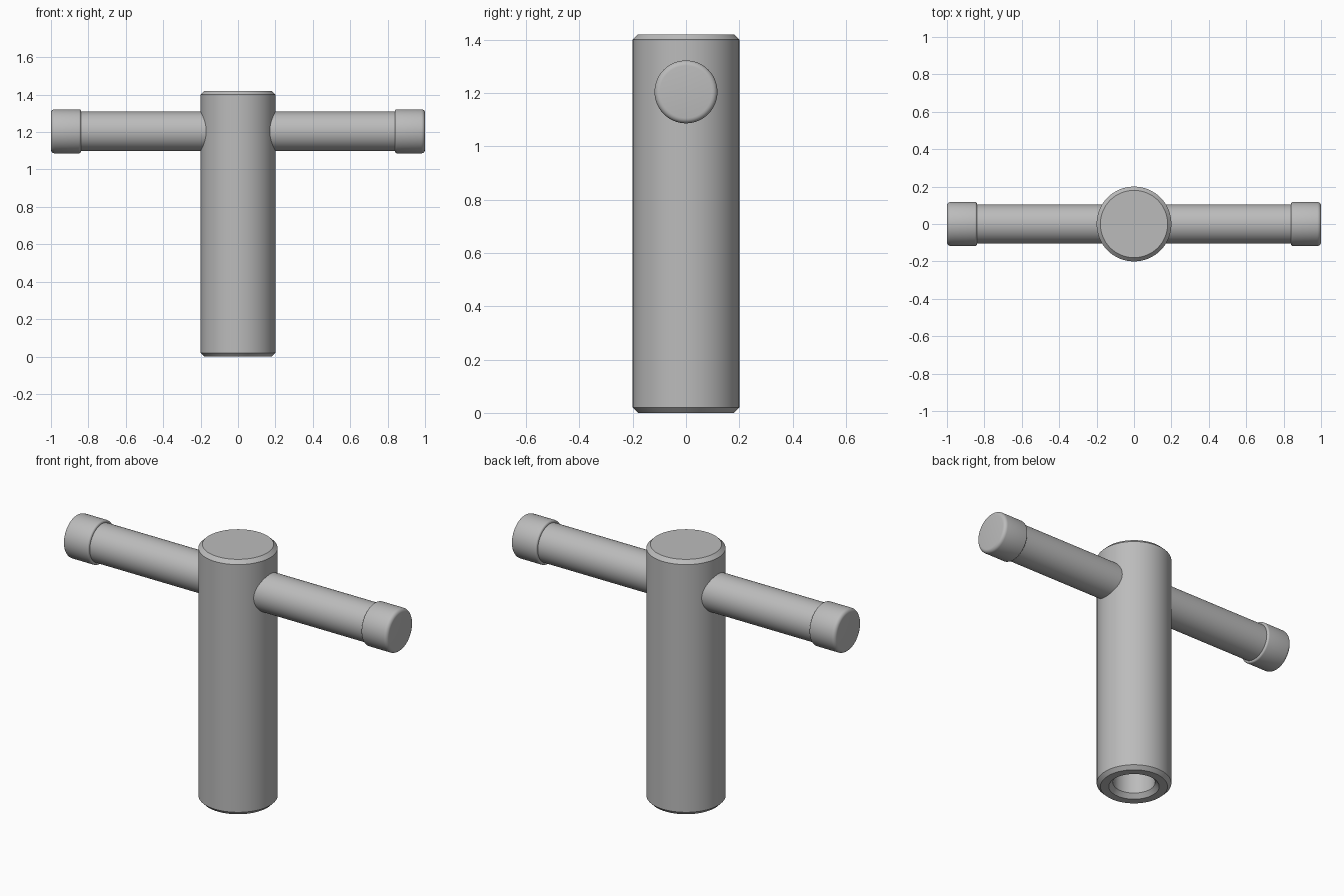
import bpy, bmesh, math
from mathutils import Matrix

if "Cube" in bpy.data.objects:
    bpy.data.objects.remove(bpy.data.objects["Cube"])

steel = bpy.data.materials.new("grey steel")
steel.diffuse_color = (0.5, 0.5, 0.5, 1)
steel.use_nodes = True
steel.node_tree.nodes["Principled BSDF"].inputs["Base Color"].default_value = steel.diffuse_color


def arc(cx, cr, rad, a0, a1, n=5):
    """Fillet points as (radius, height) pairs."""
    return [(cr + rad * math.cos(math.radians(a0 + (a1 - a0) * i / n)),
             cx + rad * math.sin(math.radians(a0 + (a1 - a0) * i / n))) for i in range(n + 1)]


def lathe(name, profile, matrix, segments=64):
    """Revolve (radius, height) points about z; radius 0 closes an end."""
    bm = bmesh.new()
    rings = []
    for r, h in profile:
        n = 1 if r == 0 else segments
        rings.append([bm.verts.new((r * math.cos(2 * math.pi * i / segments),
                                    r * math.sin(2 * math.pi * i / segments), h))
                      for i in range(n)])
    for a, b in zip(rings, rings[1:]):
        for i in range(segments):
            j = (i + 1) % segments
            if len(a) == 1:
                bm.faces.new((a[0], b[j], b[i]))
            elif len(b) == 1:
                bm.faces.new((a[i], a[j], b[0]))
            else:
                bm.faces.new((a[i], a[j], b[j], b[i]))
    bmesh.ops.recalc_face_normals(bm, faces=bm.faces)
    mesh = bpy.data.meshes.new(name)
    bm.to_mesh(mesh)
    bm.free()
    obj = bpy.data.objects.new(name, mesh)
    bpy.context.collection.objects.link(obj)
    mesh.materials.append(steel)
    mesh.transform(matrix)
    bpy.ops.object.select_all(action='DESELECT')
    obj.select_set(True)
    bpy.context.view_layer.objects.active = obj
    bpy.ops.object.shade_smooth_by_angle(angle=math.radians(30))
    return obj


# Upright shaft: chamfered ends, countersunk blind hole in the bottom
lathe("shaft", [(0, 0.6), (0.113, 0.6), (0.113, 0.025), (0.135, 0), (0.18, 0),
                (0.2, 0.02), (0.2, 1.4), (0.18, 1.42), (0, 1.42)], Matrix())

# Cross bar through the shaft
BAR_Z = 1.204
along_x = Matrix.Translation((0, 0, BAR_Z)) @ Matrix.Rotation(math.pi / 2, 4, 'Y')
lathe("cross_bar", [(0, -0.86), (0.105, -0.86), (0.105, 0.86), (0, 0.86)], along_x)

# End caps: small fillet inside, larger fillet outside
cap = [(0, 0.84), (0.108, 0.84)] + arc(0.85, 0.108, 0.01, -90, 0) \
    + arc(0.98, 0.098, 0.02, 0, 90) + [(0, 1.0)]
for side, angle in (("right", math.pi / 2), ("left", -math.pi / 2)):
    lathe(side + "_end_cap", cap,
          Matrix.Translation((0, 0, BAR_Z)) @ Matrix.Rotation(angle, 4, 'Y'))
